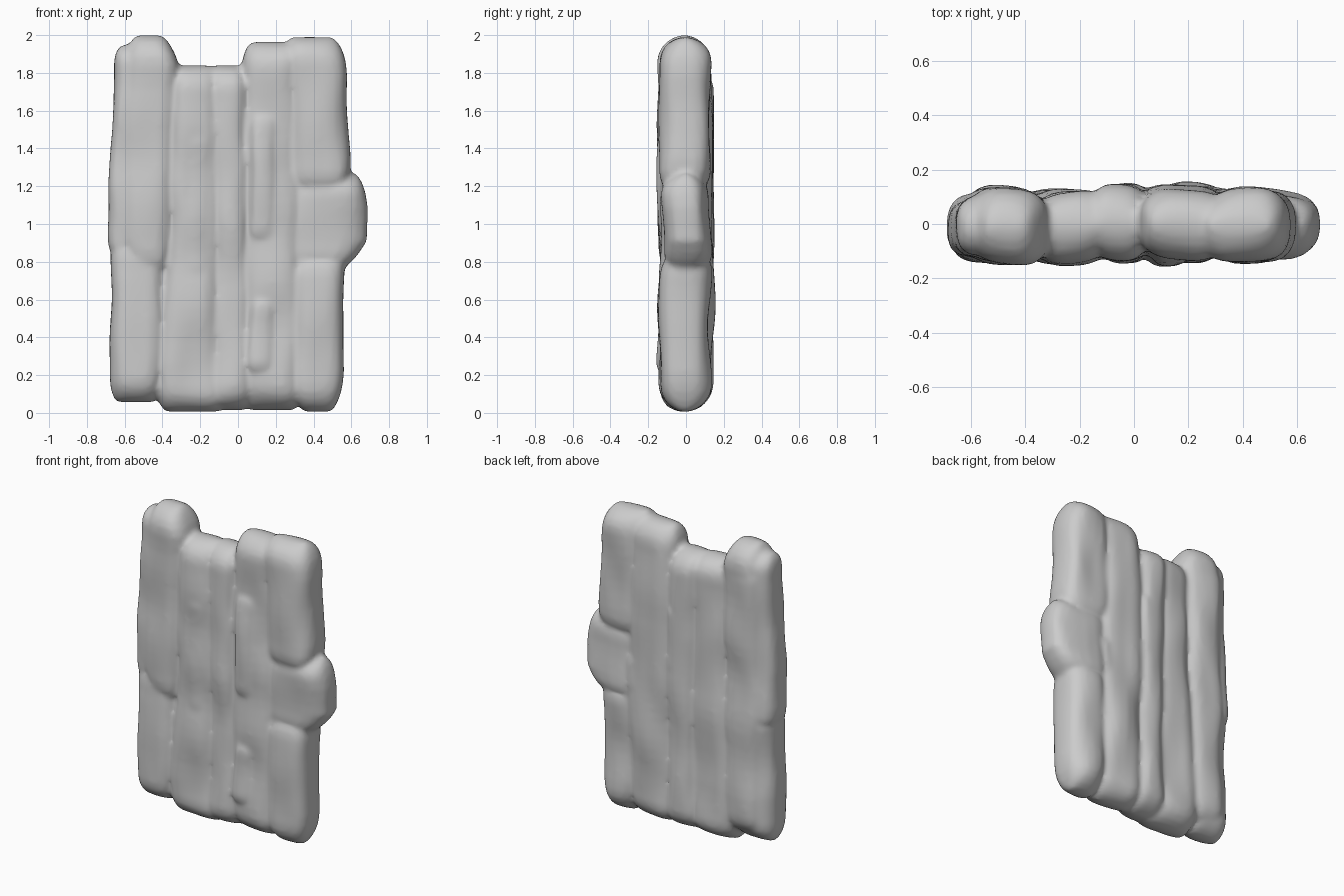
import bpy, bmesh, math
from mathutils import Vector, noise

cube = bpy.data.objects.get("Cube")
if cube:
    bpy.data.objects.remove(cube)

stone = bpy.data.materials.new("pale_grey")
stone.use_nodes = True
grey = (0.6, 0.6, 0.6, 1)
stone.diffuse_color = grey
stone.node_tree.nodes["Principled BSDF"].inputs["Base Color"].default_value = grey

SIDES = 28
bm = bmesh.new()


def ring(z, left, right, y, depth):
    """One rounded-box cross-section."""
    cx, hw = (left + right) / 2, (right - left) / 2
    verts = []
    for i in range(SIDES):
        a = 2 * math.pi * i / SIDES
        c, s = math.cos(a), math.sin(a)
        px = math.copysign(abs(c) ** 0.7, c) * hw
        py = math.copysign(abs(s) ** 0.7, s) * depth
        verts.append(bm.verts.new((cx + px, y + py, z)))
    return verts


def plank(stations, y=0.0, depth=0.13, cap=0.13, pinch=0.05):
    """Upright plank through (z, left, right) stations with domed ends."""
    z0, z1 = stations[0][0], stations[-1][0]

    def edges(z):
        for a, b in zip(stations, stations[1:]):
            if z <= b[0]:
                t = (z - a[0]) / (b[0] - a[0])
                return a[1] + t * (b[1] - a[1]), a[2] + t * (b[2] - a[2])
        return stations[-1][1:]

    dome = [cap * (1 - math.cos(math.radians(a))) for a in (5, 20, 38, 55, 72, 90)]
    n = max(2, int((z1 - z0 - 2 * cap) / 0.06))
    body = [z0 + cap + (z1 - z0 - 2 * cap) * i / n for i in range(1, n)]
    levels = [z0 + d for d in dome] + body + [z1 - d for d in reversed(dome)]
    rings = []
    for z in levels:
        k = min(1, min(z - z0, z1 - z) / cap)
        s = math.sqrt(max(0, 1 - (1 - k) ** 2))
        left, right = edges(z)
        inset = pinch * (1 - s)
        rings.append(ring(z, left + inset, right - inset, y, depth * s))
    for a, b in zip(rings, rings[1:]):
        for i in range(SIDES):
            j = (i + 1) % SIDES
            bm.faces.new((a[i], a[j], b[j], b[i]))
    bm.faces.new(rings[0][::-1])
    bm.faces.new(rings[-1])


# left side: long upper plank, its outer sliver, lower plank and rear strip
plank([(0.70, -0.55, -0.37), (0.9, -0.62, -0.35), (1.4, -0.62, -0.33),
       (1.85, -0.6, -0.31), (2.0, -0.58, -0.36)], -0.01, 0.138, 0.16)
plank([(0.79, -0.66, -0.5), (0.92, -0.69, -0.45), (1.2, -0.69, -0.45),
       (1.5, -0.665, -0.45), (1.95, -0.65, -0.45)], -0.01, 0.11, 0.1)
plank([(0.055, -0.68, -0.4), (0.5, -0.675, -0.38), (0.95, -0.67, -0.4)], -0.015, 0.12)
plank([(0.1, -0.62, -0.36), (1.9, -0.6, -0.34)], 0.03, 0.1)

# middle planks
plank([(0.005, -0.42, -0.06), (0.25, -0.43, -0.08), (1.0, -0.38, -0.08),
       (1.84, -0.36, -0.1)], -0.01, 0.135)
plank([(0.015, -0.16, 0.08), (0.8, -0.14, 0.06), (1.84, -0.17, 0.05)], 0.005, 0.14)

# right side planks
plank([(0.015, 0.02, 0.34), (0.8, 0.0, 0.36), (1.75, 0.02, 0.33),
       (1.965, 0.03, 0.35)], 0.005, 0.138)
plank([(1.14, 0.27, 0.57), (1.3, 0.25, 0.6), (1.6, 0.25, 0.585),
       (1.8, 0.25, 0.575), (1.99, 0.24, 0.54)], -0.005, 0.132, 0.14)
plank([(0.005, 0.31, 0.53), (0.2, 0.28, 0.56), (0.5, 0.28, 0.56),
       (0.88, 0.3, 0.56)], -0.005, 0.13, 0.15)

# knot wrapping round the right edge, and small surface ridges
plank([(0.73, 0.28, 0.54), (0.9, 0.24, 0.685), (1.1, 0.24, 0.685),
       (1.27, 0.28, 0.66)], 0.0, 0.12, 0.12)
for x, y, z0, z1 in [(0.12, -0.1, 0.2, 0.62), (-0.22, -0.1, 0.7, 1.5), (0.13, -0.1, 0.9, 1.6),
                     (-0.02, 0.09, 0.2, 0.75), (-0.02, 0.09, 1.0, 1.5), (0.28, 0.08, 0.8, 1.1)]:
    plank([(z0, x - 0.07, x + 0.06), (z1, x - 0.05, x + 0.07)], y, 0.05, 0.08, 0.05)

# gentle hewn unevenness
for v in bm.verts:
    p = v.co
    n = noise.noise(Vector((p.x * 5, p.y * 3, p.z * 3)))
    m = noise.noise(Vector((p.x * 6 + 9, p.y * 3, p.z * 4)))
    v.co.y += 0.025 * n * min(1, abs(p.y) * 10)
    v.co.x += 0.012 * m

bmesh.ops.recalc_face_normals(bm, faces=bm.faces)
mesh = bpy.data.meshes.new("plank_slab")
bm.to_mesh(mesh)
bm.free()
mesh.materials.append(stone)
slab = bpy.data.objects.new("plank_slab", mesh)
bpy.context.collection.objects.link(slab)

# fuse the planks into one softened surface
fuse = slab.modifiers.new("fuse", "REMESH")
fuse.mode = "VOXEL"
fuse.voxel_size = 0.016
fuse.use_smooth_shade = True
soften = slab.modifiers.new("soften", "SMOOTH")
soften.factor = 0.5
soften.iterations = 5
